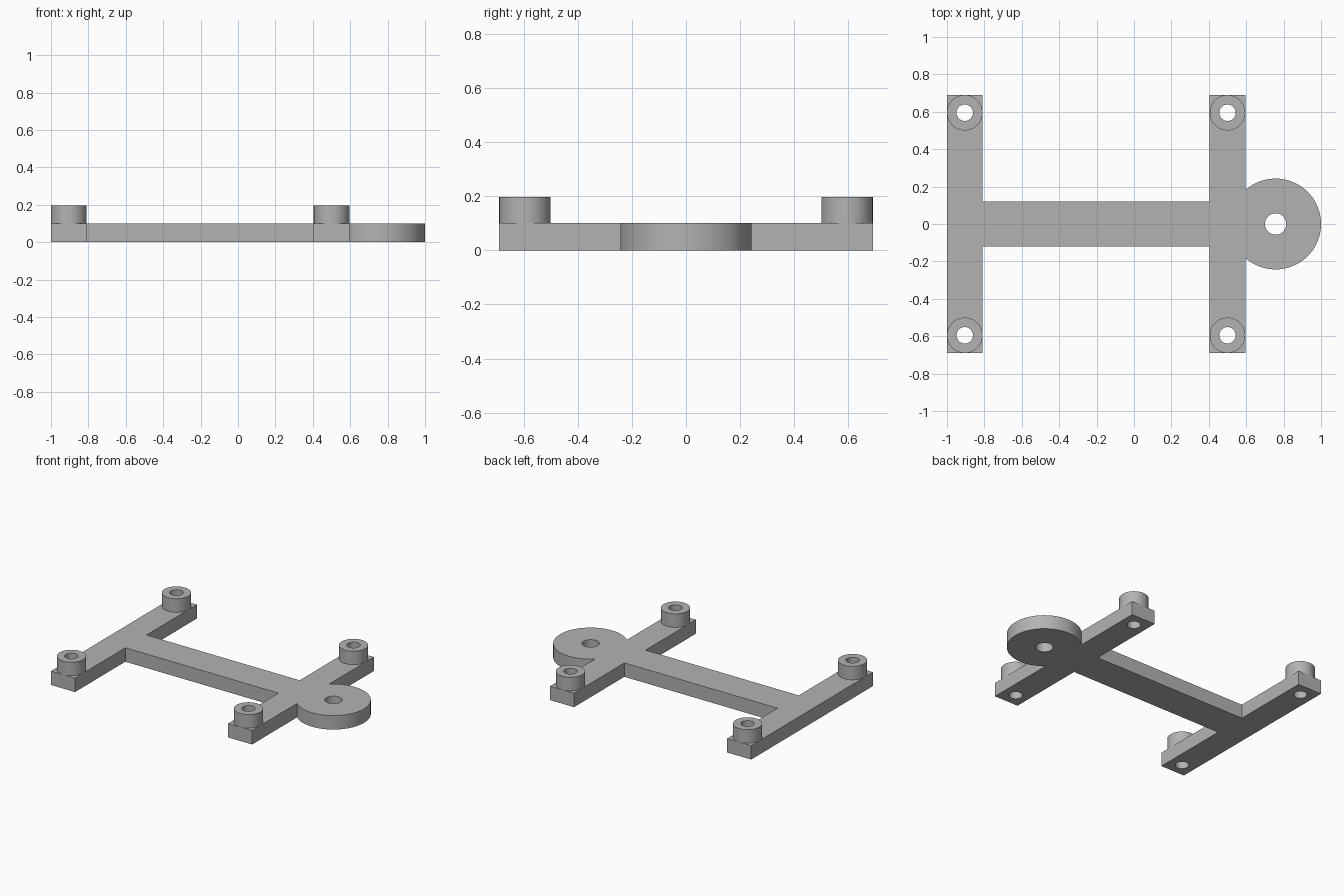
import bpy
import bmesh
from math import acos, cos, sin, pi, radians

cube = bpy.data.objects.get("Cube")
if cube:
    bpy.data.objects.remove(cube, do_unlink=True)

grey = bpy.data.materials.new("plain_grey")
grey.use_nodes = True
grey.diffuse_color = (0.45, 0.45, 0.45, 1)
grey.node_tree.nodes["Principled BSDF"].inputs["Base Color"].default_value = grey.diffuse_color


def arc(cx, cy, r, start=0, end=2 * pi, steps=48):
    """Points from start up to, but not including, end."""
    return [(cx + r * cos(start + (end - start) * i / steps),
             cy + r * sin(start + (end - start) * i / steps)) for i in range(steps)]


def extruded(name, loops, bottom, top):
    """Solid from an outer outline and any hole outlines."""
    bm = bmesh.new()
    edges = []
    for loop in loops:
        verts = [bm.verts.new((x, y, bottom)) for x, y in loop]
        edges += [bm.edges.new((a, b)) for a, b in zip(verts, verts[1:] + verts[:1])]
    bmesh.ops.triangle_fill(bm, edges=edges, use_beauty=True)
    raised = bmesh.ops.extrude_face_region(bm, geom=bm.faces[:], use_keep_orig=True)["geom"]
    bmesh.ops.translate(bm, vec=(0, 0, top - bottom),
                        verts=[v for v in raised if isinstance(v, bmesh.types.BMVert)])
    bmesh.ops.recalc_face_normals(bm, faces=bm.faces[:])
    mesh = bpy.data.meshes.new(name)
    bm.to_mesh(mesh)
    bm.free()
    mesh.materials.append(grey)
    obj = bpy.data.objects.new(name, mesh)
    bpy.context.collection.objects.link(obj)
    bpy.ops.object.select_all(action="DESELECT")
    obj.select_set(True)
    bpy.context.view_layer.objects.active = obj
    bpy.ops.object.shade_smooth_by_angle(angle=radians(30))


# Main dimensions
thick, boss_top = 0.1, 0.197
half_len, half_spine, half_bar = 0.69, 0.12, 0.095
rear_x, fore_x, boss_y = -0.905, 0.5, 0.595
disc_x, disc_r, disc_hole, boss_hole = 0.757, 0.243, 0.057, 0.044

# Frame plate: two cross bars, a spine and a round end
join = acos((fore_x + half_bar - disc_x) / disc_r)
upper = [(fore_x + half_bar, half_len), (fore_x - half_bar, half_len),
         (fore_x - half_bar, half_spine), (rear_x + half_bar, half_spine),
         (rear_x + half_bar, half_len), (rear_x - half_bar, half_len)]
lower = [(x, -y) for x, y in reversed(upper)]
rounded = arc(disc_x, 0, disc_r, -join, join) + [
    (disc_x + disc_r * cos(join), disc_r * sin(join))]
corners = [(x, y) for x in (rear_x, fore_x) for y in (-boss_y, boss_y)]
holes = [arc(x, y, boss_hole) for x, y in corners]
extruded("frame_plate", [rounded + upper + lower, arc(disc_x, 0, disc_hole)] + holes, 0, thick)

# Hollow bosses over the four corner holes
names = ("rear_right_boss", "rear_left_boss", "fore_right_boss", "fore_left_boss")
for name, (x, y), hole in zip(names, corners, holes):
    extruded(name, [arc(x, y, half_bar), hole], thick, boss_top)
